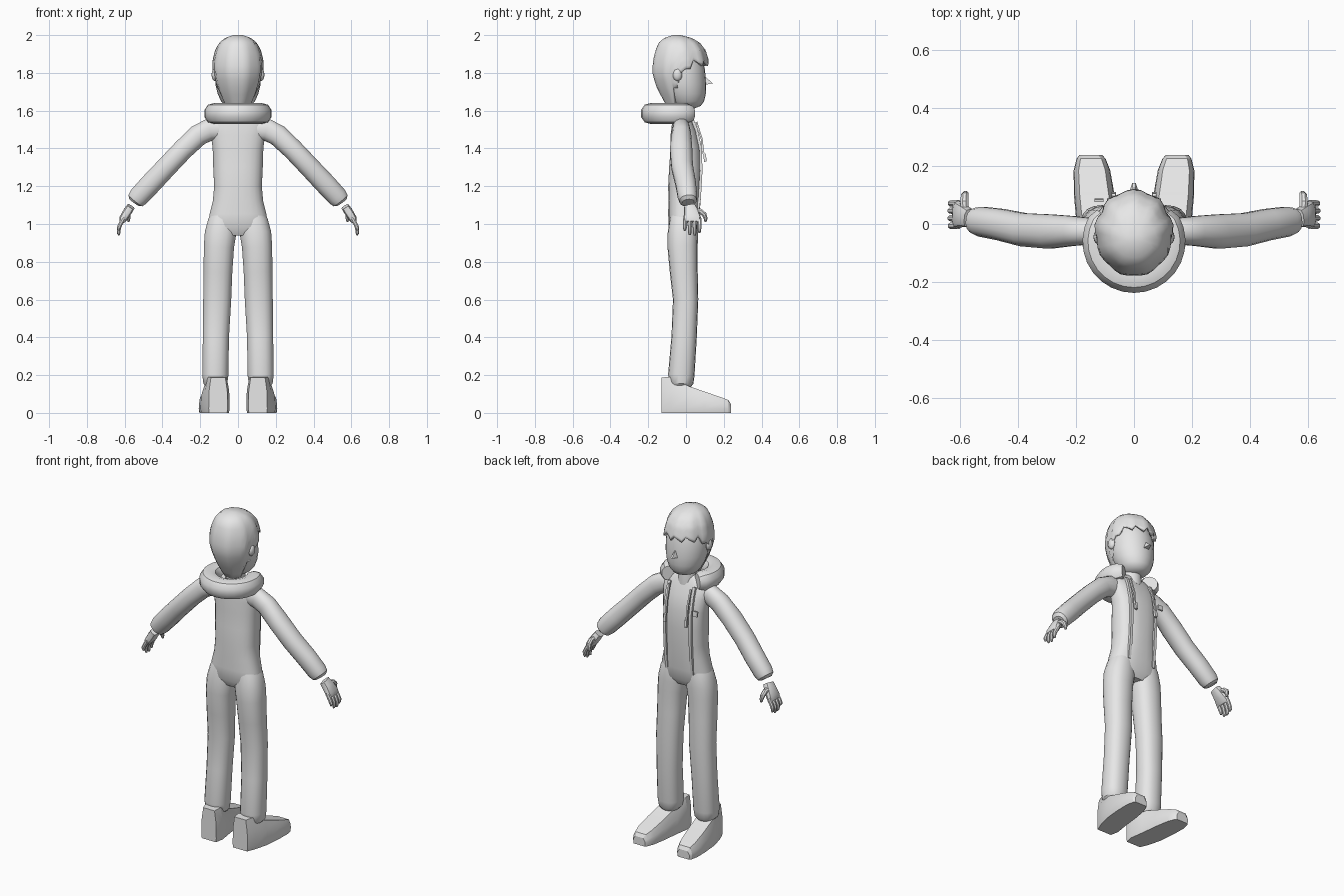
import bpy, bmesh, math
from mathutils import Vector

grey = bpy.data.materials.new("plain_grey")
grey.diffuse_color = (0.8, 0.8, 0.8, 1)
Y, Z = Vector((0, 1, 0)), Vector((0, 0, 1))


def finish(name, bm, angle=35):
    bmesh.ops.recalc_face_normals(bm, faces=bm.faces)
    me = bpy.data.meshes.new(name)
    bm.to_mesh(me)
    bm.free()
    ob = bpy.data.objects.new(name, me)
    bpy.context.collection.objects.link(ob)
    me.materials.append(grey)
    bpy.ops.object.select_all(action='DESELECT')
    ob.select_set(True)
    bpy.context.view_layer.objects.active = ob
    bpy.ops.object.shade_smooth_by_angle(angle=math.radians(angle))
    return ob


def skin(name, rings, angle=35, cap_end=True):
    """Bridge equal rings of points into one closed surface."""
    bm = bmesh.new()
    rows = [[bm.verts.new(p) for p in ring] for ring in rings]
    n = len(rows[0])
    for a, b in zip(rows, rows[1:]):
        for i in range(n):
            j = (i + 1) % n
            bm.faces.new((a[i], a[j], b[j], b[i]))
    bm.faces.new(rows[0])
    if cap_end:
        bm.faces.new(rows[-1])
    return finish(name, bm, angle)


def loft(name, path, n=16, p=2.0, side=Y, s=1, angle=35):
    """path: (x, y, z, radius across, radius along side); s = -1 mirrors."""
    pts = [Vector(q[:3]) for q in path]
    rings = []
    for k, q in enumerate(path):
        t = (pts[min(k + 1, len(pts) - 1)] - pts[max(k - 1, 0)]).normalized()
        u = side.cross(t).normalized()
        v = t.cross(u)
        ring = []
        for i in range(n):
            a = 2 * math.pi * (i + .5) / n
            c, d = math.cos(a), math.sin(a)
            w = pts[k] + u * q[3] * math.copysign(abs(c) ** (2 / p), c) \
                + v * q[4] * math.copysign(abs(d) ** (2 / p), d)
            ring.append((w.x * s, w.y, w.z))
        rings.append(ring)
    return skin(name, rings, angle)


# Torso and neck
loft("torso", [(0, -.015, .94, .12, .055), (0, -.015, .98, .16, .078),
               (0, -.012, 1.05, .152, .083), (0, -.008, 1.12, .134, .086),
               (0, -.006, 1.2, .127, .089), (0, -.002, 1.3, .132, .088),
               (0, 0, 1.4, .135, .082), (0, -.01, 1.48, .145, .073),
               (0, -.02, 1.54, .15, .055), (0, -.025, 1.58, .11, .045),
               (0, -.025, 1.6, .06, .035)], 24, 2.5)
loft("neck", [(0, -.02, 1.54, .058, .058), (0, -.025, 1.6, .055, .06),
              (0, -.03, 1.67, .055, .055)])

# Hood roll around the back of the neck
hood = []
for i in range(21):
    a = math.radians(42 - i * 264 / 20)
    f = .8 if i in (0, 20) else 1
    hood.append((.125 * math.cos(a), -.06 + .125 * math.sin(a), 1.585, .055 * f, .056 * f))
loft("hood", hood, 10, 2.2, Z)

for s, tag in ((1, "right"), (-1, "left")):
    # Trouser leg
    loft(tag + "_leg", [(.12, -.025, .135, .045, .05), (.12, -.025, .155, .064, .064),
                        (.12, -.025, .2, .07, .07), (.117, -.01, .4, .07, .067),
                        (.11, -.002, .6, .075, .067), (.106, -.012, .75, .077, .074),
                        (.101, -.018, .88, .081, .08), (.093, -.017, .95, .084, .08),
                        (.084, -.013, 1.02, .074, .074), (.075, -.012, 1.08, .05, .06)], 18, 2.3, s=s)
    # Sleeve
    loft(tag + "_sleeve", [(.09, -.025, 1.5, .05, .042), (.15, -.025, 1.5, .06, .046),
                           (.21, -.024, 1.47, .058, .052), (.29, -.026, 1.395, .056, .06),
                           (.38, -.02, 1.30, .056, .058), (.46, -.002, 1.215, .057, .055),
                           (.525, .008, 1.145, .055, .052), (.543, .011, 1.124, .048, .046),
                           (.55, .012, 1.114, .03, .032)], 16, 2.2, s=s)
    # Hand: palm, four fingers, thumb
    loft(tag + "_palm", [(.567, .02, 1.092, .022, .032), (.585, .027, 1.065, .024, .038),
                         (.607, .033, 1.03, .022, .047), (.616, .033, 1.01, .013, .044)], 10, 2.8, s=s)
    for k, (y, tip) in enumerate(((-.006, .965), (.02, .943), (.046, .94), (.071, .953))):
        loft(f"{tag}_finger_{k + 1}",
             [(.605, y, 1.03, .012, .012), (.622, y, 1.0, .012, .012),
              (.631, y, .98, .012, .011), (.632, y, tip + .012, .01, .01),
              (.629, y, tip, .005, .006)], 8, s=s)
    loft(tag + "_thumb", [(.583, .045, 1.07, .014, .016), (.585, .075, 1.068, .015, .015),
                          (.583, .097, 1.05, .014, .014), (.58, .104, 1.028, .011, .011),
                          (.578, .103, 1.012, .006, .006)], 8, s=s, side=Vector((1, 0, 0)))

    # Shoe: cross sections (y, centre x, half width, top half width, top z)
    rings = []
    for y, cx, w, tw, top in ((-.13, .105, .05, .038, .188), (-.08, .11, .066, .05, .19),
                              (0, .127, .071, .05, .147), (.1, .137, .07, .05, .112),
                              (.185, .145, .063, .046, .083), (.225, .148, .05, .036, .068),
                              (.237, .149, .04, .026, .048)):
        half = [(w * .94, 0), (w, .022), (w * .96, top * .62), (tw, top)]
        outline = half + [(-x, z) for x, z in reversed(half)]
        rings.append([((cx + x) * s, y, z) for x, z in outline])
    skin(tag + "_shoe", rings, 22)

    # Jacket edge strip and loose drawstring
    loft(tag + "_jacket_strip", [(.085, .058, 1.03, .012, .01), (.085, .072, 1.14, .012, .01),
                                 (.085, .08, 1.28, .012, .01), (.085, .077, 1.4, .012, .01),
                                 (.085, .055, 1.5, .012, .01), (.083, .035, 1.55, .012, .01)], 4, s=s)
    loft(tag + "_drawstring", [(.07, .103, 1.33, .011, .01), (.07, .098, 1.37, .011, .01),
                               (.07, .092, 1.375, .007, .007), (.07, .083, 1.45, .007, .007),
                               (.072, .055, 1.54, .007, .007)], 4, s=s)

    # Ear
    bm = bmesh.new()
    bmesh.ops.create_uvsphere(bm, u_segments=12, v_segments=8, radius=1)
    for v in bm.verts:
        v.co = Vector((s * .122 + v.co.x * .018, -.045 + v.co.y * .025, 1.79 + v.co.z * .033))
    finish(tag + "_ear", bm)

# Small pull tab on one jacket strip
loft("pull_tab", [(-.12, .083, 1.40, .022, .007), (-.12, .08, 1.43, .022, .007)], 4)


# Head and hair share a profile of (z, half width, back y, front y)
def lookup(table, z):
    for a, b in zip(table, table[1:]):
        if z >= b[0]:
            f = (a[0] - z) / (a[0] - b[0])
            return [p + (q - p) * f for p, q in zip(a[1:], b[1:])]
    return list(table[-1][1:])


def around(profile, a, z, k=1.0):
    rx, back, front = profile
    cy = (back + front) / 2
    return (rx * k * math.sin(a), cy + (front - cy) * k * math.cos(a), z)


face = [(1.96, .07, -.11, .04), (1.9, .105, -.14, .08), (1.82, .122, -.14, .1),
        (1.74, .12, -.13, .107), (1.69, .108, -.11, .105), (1.65, .09, -.085, .096),
        (1.625, .068, -.065, .078), (1.612, .035, -.04, .045)]
skin("head", [[around(r[1:], 2 * math.pi * i / 24, r[0]) for i in range(24)] for r in face])

# Nose wedge
bm = bmesh.new()
base = [bm.verts.new(p) for p in ((0, .09, 1.79), (.022, .09, 1.735), (-.022, .09, 1.735))]
ridge = [bm.verts.new(p) for p in ((.006, .142, 1.745), (-.006, .142, 1.745))]
for f in ((base[0], base[1], ridge[0]), (base[0], ridge[0], ridge[1]), (base[0], ridge[1], base[2]),
          (base[1], base[2], ridge[1], ridge[0]), base):
    bm.faces.new(f)
finish("nose", bm)

# Hair cap: long at the nape, cut around the ears, jagged fringe
cap = [(2.0, .025, -.07, -.03), (1.985, .07, -.115, .03), (1.96, .098, -.145, .07),
       (1.92, .12, -.163, .1), (1.86, .134, -.178, .118), (1.8, .134, -.18, .122),
       (1.74, .121, -.165, .118), (1.67, .096, -.13, .1), (1.6, .058, -.09, .06)]


def hem(a, i):
    d = math.degrees(math.acos(max(-1, min(1, math.cos(a)))))
    if d < 62:
        return 1.85 + (.018, -.012, .005)[i % 3]
    if d < 86:
        return 1.82
    return 1.80 if d < 100 else (1.72 if d < 112 else 1.6)


N, ROWS = 36, 12
rings = []
for r in range(ROWS + 1):
    t = (r / ROWS) ** 1.3
    ring = []
    for i in range(N):
        a = 2 * math.pi * i / N
        z = 2.0 - (2.0 - hem(a, i)) * t
        k = 1 + .03 * math.cos(9 * a) * min(1, 3 * t) * (1 if math.cos(a) > -.2 else .6)
        ring.append(around(lookup(cap, z), a, z, k))
    rings.append(ring)
hair = skin("hair", rings, 40, cap_end=False)
shell = hair.modifiers.new("thickness", 'SOLIDIFY')
shell.thickness = .014
shell.offset = -1
